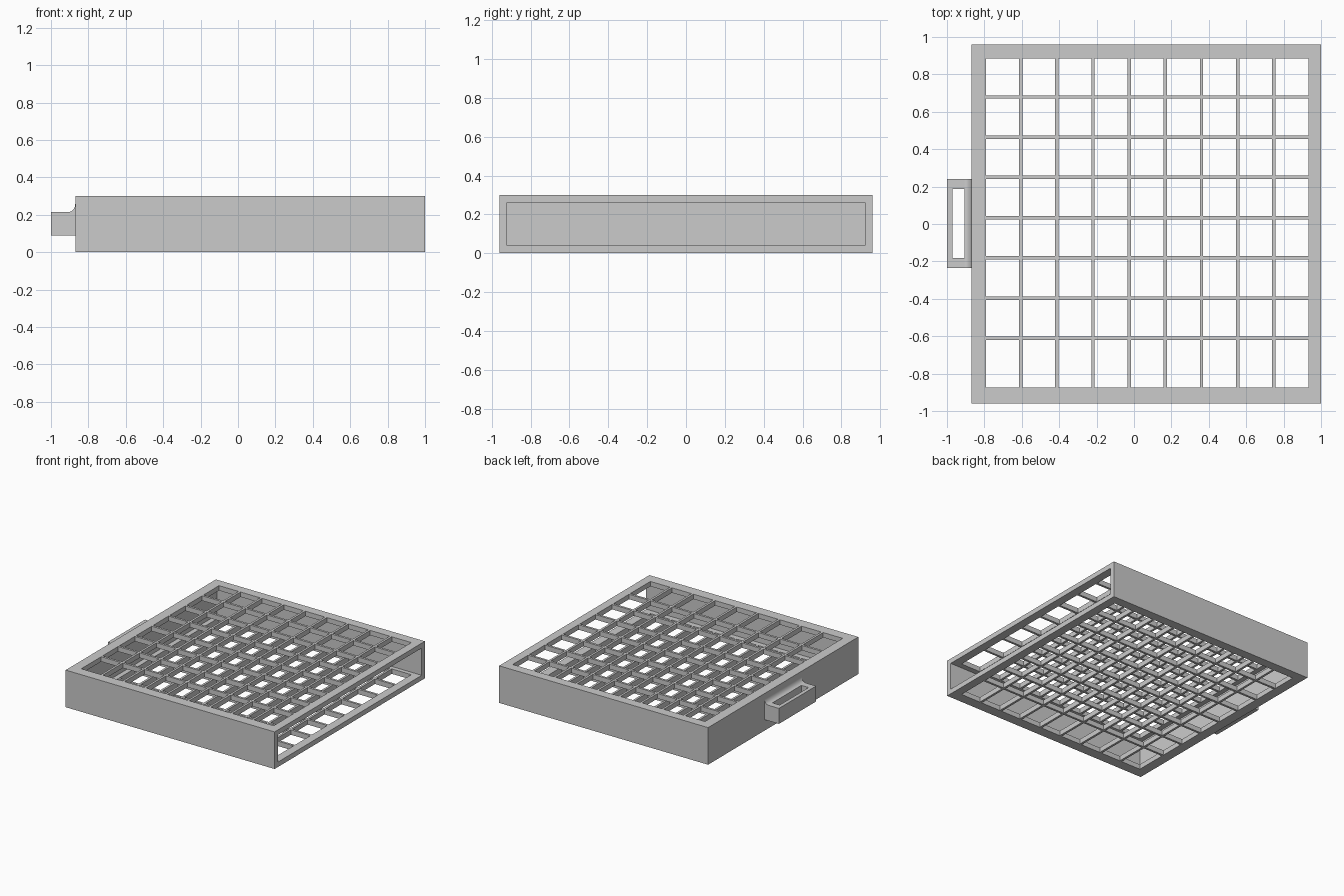
import bpy, bmesh, math

if "Cube" in bpy.data.objects:
    bpy.data.objects.remove(bpy.data.objects["Cube"])

grey = bpy.data.materials.new("grey_plastic")
grey.diffuse_color = (0.6, 0.6, 0.6, 1)
grey.use_nodes = True
grey.node_tree.nodes["Principled BSDF"].inputs["Base Color"].default_value = grey.diffuse_color


def finish(name, bm):
    bmesh.ops.remove_doubles(bm, verts=bm.verts, dist=1e-5)
    bmesh.ops.recalc_face_normals(bm, faces=bm.faces)
    mesh = bpy.data.meshes.new(name)
    bm.to_mesh(mesh)
    bm.free()
    mesh.materials.append(grey)
    obj = bpy.data.objects.new(name, mesh)
    bpy.context.collection.objects.link(obj)
    return obj


def lattice_solid(name, xs, ys, zs, solid):
    """Outer skin of the lattice cells whose centre is solid."""
    axes = [sorted(a) for a in (xs, ys, zs)]
    size = [len(a) - 1 for a in axes]

    def filled(c):
        if any(c[a] < 0 or c[a] >= size[a] for a in range(3)):
            return False
        return solid(*[(axes[a][c[a]] + axes[a][c[a] + 1]) / 2 for a in range(3)])

    bm = bmesh.new()
    for i in range(size[0]):
        for j in range(size[1]):
            for k in range(size[2]):
                c = (i, j, k)
                if not filled(c):
                    continue
                for a in range(3):
                    for side in (0, 1):
                        n = list(c)
                        n[a] += 2 * side - 1
                        if filled(n):
                            continue
                        b, d = (a + 1) % 3, (a + 2) % 3
                        loop = []
                        for u, v in ((0, 0), (1, 0), (1, 1), (0, 1)):
                            p = [0, 0, 0]
                            p[a] = axes[a][c[a] + side]
                            p[b] = axes[b][c[b] + u]
                            p[d] = axes[d][c[d] + v]
                            loop.append(bm.verts.new(p))
                        bm.faces.new(loop if side else loop[::-1])
    return finish(name, bm)


# Sleeve open at the right end, with matching grilles in its top and bottom
BAR = 0.018
cols = [(-0.79 + 0.1933 * i, -0.79 + 0.1933 * (i + 1) - BAR) for i in range(9)]
rows = [(0.885 - 0.215 * j - 0.197, 0.885 - 0.215 * j) for j in range(8)]
rows[-1] = (-0.875, rows[-1][1])


def sleeve_solid(x, y, z):
    if x > -0.83 and abs(y) < 0.92 and 0.04 < z < 0.26:
        return False
    in_col = any(a < x < b for a, b in cols)
    in_row = any(a < y < b for a, b in rows)
    return not ((z < 0.04 or z > 0.26) and in_col and in_row)


lattice_solid("grille_sleeve",
              [-0.87, -0.83, 1.0] + [v for c in cols for v in c],
              [-0.96, -0.92, 0.92, 0.96] + [v for r in rows for v in r],
              [0, 0.04, 0.26, 0.30], sleeve_solid)

# Loop handle on the left end
lattice_solid("handle", [-1.0, -0.97, -0.905, -0.87], [-0.235, -0.182, 0.188, 0.24],
              [0.09, 0.215],
              lambda x, y, z: not (-0.97 < x < -0.905 and -0.182 < y < 0.188))

# Concave fillet where the handle meets the sleeve
profile = [(-0.87, 0.215)]
for s in range(9):
    t = math.radians(90 * s / 8)
    profile.append((-0.905 + 0.035 * math.sin(t), 0.26 - 0.045 * math.cos(t)))
bm = bmesh.new()
face = bm.faces.new([bm.verts.new((x, -0.235, z)) for x, z in profile])
ext = bmesh.ops.extrude_face_region(bm, geom=[face])
bmesh.ops.translate(bm, vec=(0, 0.475, 0),
                    verts=[v for v in ext["geom"] if isinstance(v, bmesh.types.BMVert)])
fillet = finish("handle_fillet", bm)
bpy.context.view_layer.objects.active = fillet
fillet.select_set(True)
bpy.ops.object.shade_smooth_by_angle(angle=math.radians(30))
